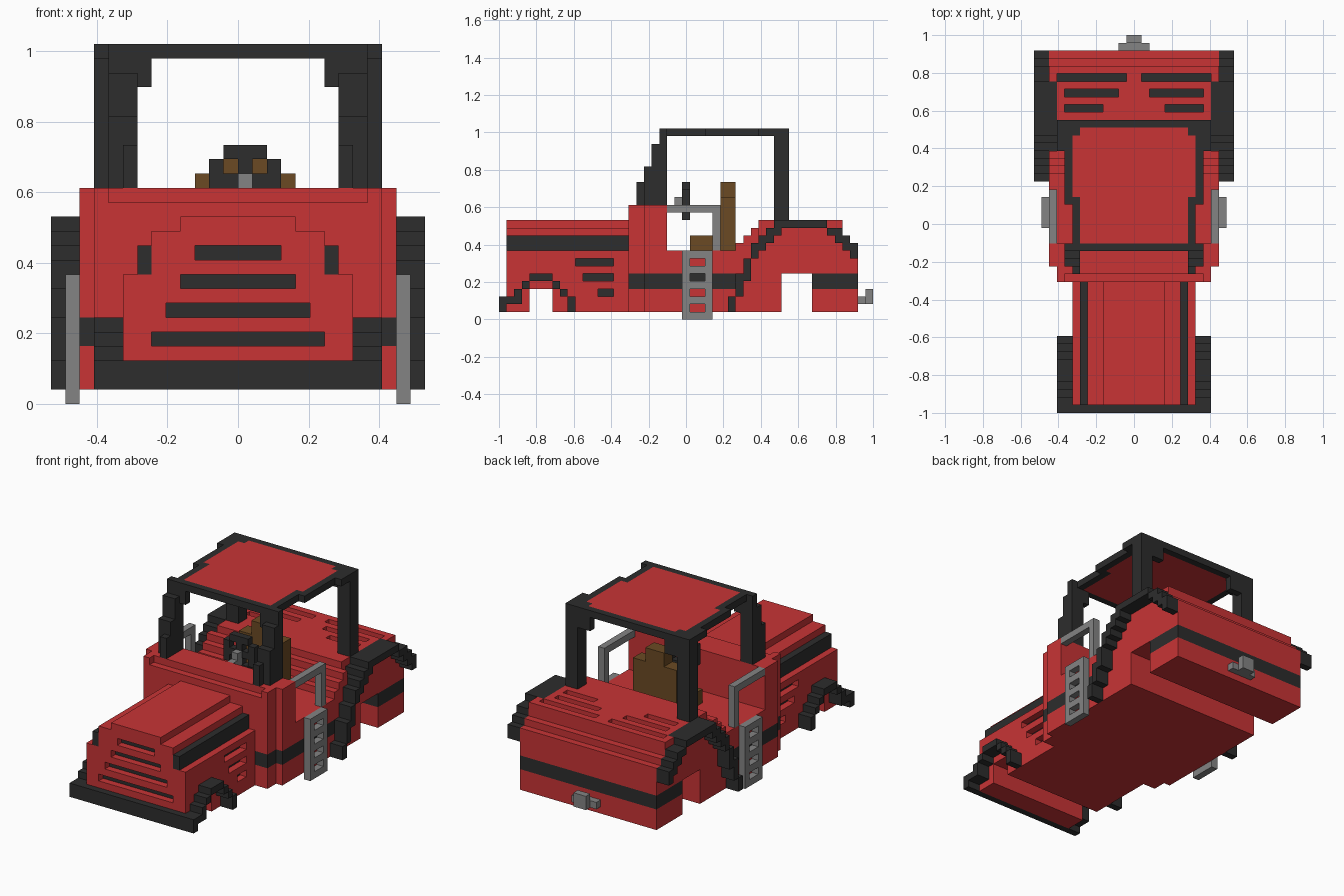
import bpy, bmesh
from mathutils import Vector

if "Cube" in bpy.data.objects:
    bpy.data.objects.remove(bpy.data.objects["Cube"])

U = 2 / 49                      # block size; x in blocks from centre, y from the front, z from the ground
COLOURS = {
    "red paint": (0.58, 0.034, 0.036, 1),
    "black trim": (0.026, 0.026, 0.026, 1),
    "grey metal": (0.23, 0.23, 0.23, 1),
    "brown leather": (0.147, 0.068, 0.017, 1),
}
RED, BLACK, GREY, BROWN = range(4)
mats = []
for name, col in COLOURS.items():
    m = bpy.data.materials.new(name)
    m.diffuse_color = col
    m.use_nodes = True
    m.node_tree.nodes["Principled BSDF"].inputs["Base Color"].default_value = m.diffuse_color
    mats.append(m)

cells = {}                      # block -> (part, colour)


def box(part, colour, xs, ys, zs, mirror=False):
    """Fill (or clear, when part is None) a box of blocks."""
    spans = [xs, (-xs[1], -xs[0])] if mirror else [xs]
    for a, b in spans:
        for x in range(a, b):
            for y in range(*ys):
                for z in range(*zs):
                    if part is None:
                        cells.pop((x, y, z), None)
                    else:
                        cells[x, y, z] = (part, colour)


def sym(part, colour, half, ys, zs):
    box(part, colour, (-half, half), ys, zs)


def sides(part, colour, xs, ys, zs):
    box(part, colour, xs, ys, zs, True)


# hood with stepped top and black side strips
sym("hood", RED, 8, (1, 17), (1, 9))
sym("hood", RED, 6, (1, 17), (9, 12))
sym("hood", RED, 4, (1, 17), (12, 13))
sides("hood_strip", BLACK, (6, 7), (1, 17), (9, 11))
sym(None, 0, 8, (4, 7), (1, 4))                   # front axle gap
for half, z in ((3, 10), (4, 8), (5, 6), (6, 4)):  # grille slots
    sym(None, 0, half, (1, 2), (z, z + 1))
    sym("hood", BLACK, half, (2, 3), (z, z + 1))
for y, z in ((10, 7), (11, 5), (13, 3)):          # side vents
    sides(None, 0, (7, 8), (y, 15), (z, z + 1))
    sides("hood", BLACK, (6, 7), (y, 15), (z, z + 1))

# bumper and front fenders
sym("bumper", BLACK, 10, (0, 1), (1, 3))
FRONT_ARCH = [(1, 2, 3), (2, 2, 4), (3, 4, 5), (4, 5, 6), (5, 5, 6), (6, 5, 6),
              (7, 4, 5), (8, 3, 4), (9, 1, 3)]
for y, z0, z1 in FRONT_ARCH:
    sides("front_fender", BLACK, (8, 10), (y, y + 1), (z0, z1))

# cab bulkhead, floor tub and rear body
sym("body", RED, 10, (17, 19), (1, 15))
sym(None, 0, 9, (17, 18), (14, 15))
sym("body", RED, 11, (19, 22), (1, 15))
sym("body", RED, 11, (22, 47), (1, 9))
for y in range(31, 47):
    top = min(13, y - 21) if y < 45 else 56 - y
    sym("body", RED, 11 if y < 34 or y > 42 else 10, (y, y + 1), (9, top))
for y in range(34, 43):                           # flank under the rear fender
    sym("body", RED, 11, (y, y + 1), (9, min(11, y - 25)))
sym(None, 0, 11, (37, 41), (1, 6))                # rear axle gap
for y0, y1 in ((17, 31), (41, 47)):               # black waist stripe
    for c in [c for c in cells if y0 <= c[1] < y1 and 4 <= c[2] < 6
              and cells[c][0] == "body"]:
        cells[c] = ("body", BLACK)
for x0, x1, y in ((1, 10, 43), (2, 9, 41), (4, 9, 39)):  # rear deck vents
    sides(None, 0, (x0, x1), (y, y + 1), (12, 13))
    sides("body", BLACK, (x0, x1), (y, y + 1), (11, 12))

# rear fenders
REAR_ARCH = [(30, 1, 3), (31, 3, 6), (32, 5, 8), (33, 8, 10), (34, 9, 11), (35, 10, 12),
             (36, 11, 13), (43, 11, 12), (44, 10, 12), (45, 9, 11), (46, 8, 10)]
REAR_ARCH += [(y, 12, 13) for y in range(37, 43)]
for y, z0, z1 in REAR_ARCH:
    sides("rear_fender", BLACK, (10 if 34 <= y < 43 else 11, 13), (y, y + 1), (z0, z1))
    if y > 34 and y < 43:                         # fill between flank and fender top
        sides("body", RED, (10, 11), (y, y + 1), (min(11, y - 25), z0))

# roof frame and red roof panel
for half, y0, y1 in ((9, 21, 22), (8, 22, 27), (9, 27, 34), (10, 34, 38)):
    sym("roof_frame", BLACK, half, (y0, y1), (24, 25))
sym("roof_panel", RED, 7, (22, 28), (24, 25))
sym("roof_panel", RED, 8, (28, 36), (24, 25))
sym("roof_panel", RED, 7, (36, 37), (24, 25))

# raked front pillars, rear pillars and corner braces
for y, x1, top in ((18, 8, 18), (19, 9, 20), (20, 9, 23), (21, 9, 24)):
    sides("front_pillar", BLACK, (7, x1), (y, y + 1), (15, top))
sides("rear_pillar", BLACK, (8, 10), (36, 38), (13, 24))
sides("roof_brace", BLACK, (6, 7), (21, 22), (22, 24))
sides("roof_brace", BLACK, (6, 8), (37, 38), (22, 24))

# ladders and handrails
sides("ladder", GREY, (11, 12), (24, 28), (0, 9))
for z in (1, 3, 5, 7):
    sides(None, 0, (11, 12), (25, 27), (z, z + 1))
sides("handrail", GREY, (10, 11), (22, 29), (14, 15))
sides("handrail", GREY, (10, 11), (28, 29), (9, 15))

# seat
box("seat", BROWN, (-3, 4), (25, 31), (9, 11))
box("seat", BROWN, (-3, 4), (29, 31), (11, 16))
box("seat", BROWN, (-1, 2), (29, 31), (16, 18))

# steering wheel and column
box("steering_wheel", BLACK, (-2, 3), (24, 25), (14, 17))
box("steering_wheel", BLACK, (-1, 2), (24, 25), (13, 18))
for x in (-1, 1):
    box(None, 0, (x, x + 1), (24, 25), (16, 17))
    box(None, 0, (x, x + 1), (24, 25), (14, 15))
box("steering_column", GREY, (0, 1), (23, 25), (15, 16))
box("steering_column", GREY, (0, 1), (22, 24), (14, 15))

# tow hitch
sym("hitch", GREY, 2, (47, 48), (2, 3))
sym("hitch", GREY, 1, (48, 49), (2, 4))
sym("hitch", GREY, 1, (47, 48), (2, 4))
sym(None, 0, 1, (47, 48), (3, 4))


def build(part):
    """Skin the exposed block sides of one part and merge flat areas."""
    bm = bmesh.new()
    verts = {}

    def vert(p):
        if p not in verts:
            verts[p] = bm.verts.new(Vector((p[0], p[1] - 24.5, p[2])) * U)
        return verts[p]

    for c, (owner, colour) in cells.items():
        if owner != part:
            continue
        for axis in range(3):
            b, d = (axis + 1) % 3, (axis + 2) % 3
            for step in (0, 1):
                n = list(c)
                n[axis] += 2 * step - 1
                if tuple(n) in cells:
                    continue
                ring = []
                for i, j in ((0, 0), (1, 0), (1, 1), (0, 1)):
                    p = list(c)
                    p[axis] += step
                    p[b] += i
                    p[d] += j
                    ring.append(vert(tuple(p)))
                f = bm.faces.new(ring if step else ring[::-1])
                f.material_index = colour
    bmesh.ops.dissolve_limit(bm, angle_limit=0.02, verts=bm.verts[:], edges=bm.edges[:],
                             delimit={'MATERIAL'})
    me = bpy.data.meshes.new(part)
    bm.to_mesh(me)
    bm.free()
    for m in mats:
        me.materials.append(m)
    bpy.context.collection.objects.link(bpy.data.objects.new(part, me))


for part in sorted({p for p, _ in cells.values()}):
    build(part)
